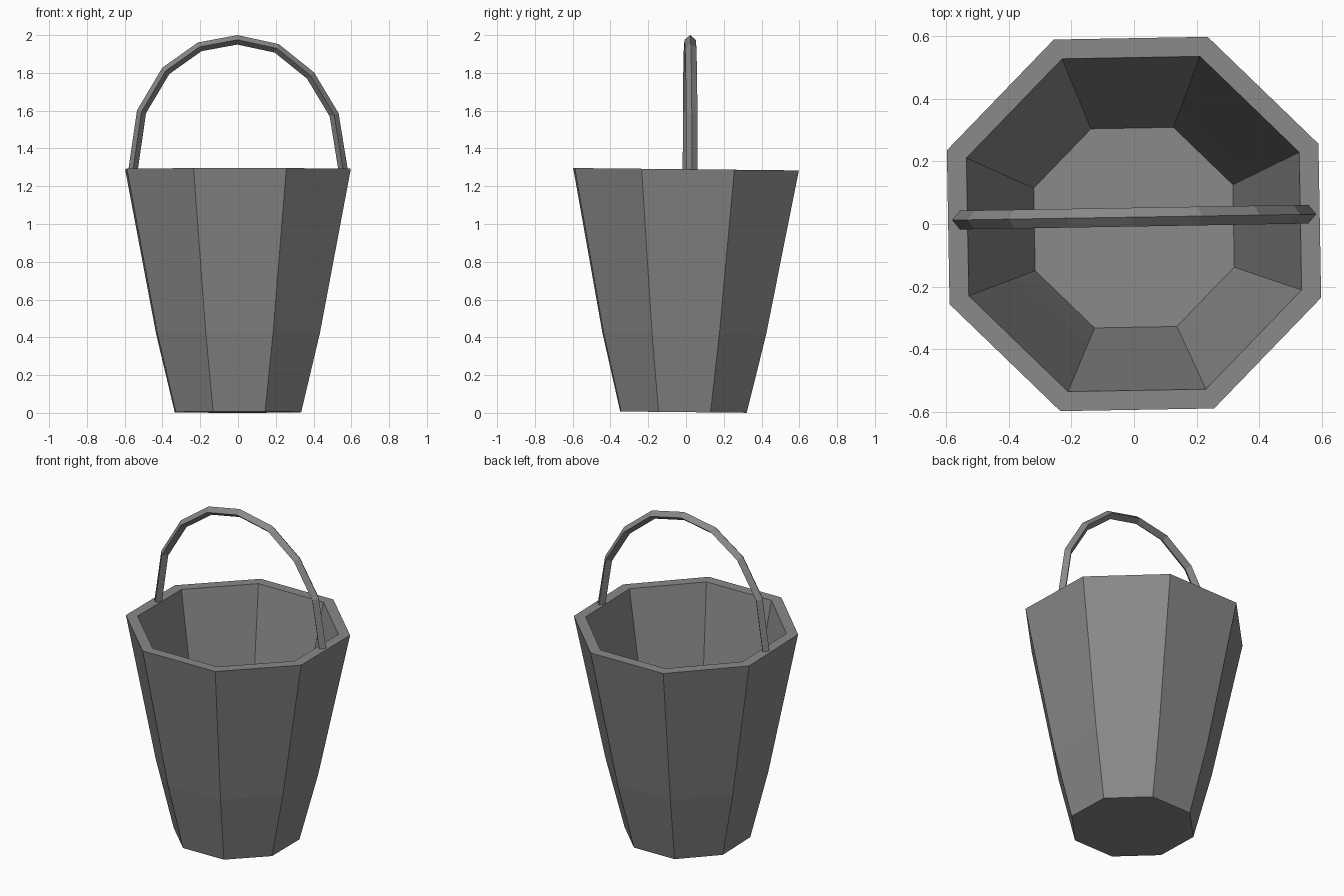
import bpy, bmesh, math
from mathutils import Matrix, Vector

if "Cube" in bpy.data.objects:
    bpy.data.objects.remove(bpy.data.objects["Cube"])

grey = bpy.data.materials.new("dull grey")
grey.diffuse_color = (0.25, 0.25, 0.25, 1)
grey.use_nodes = True
grey.node_tree.nodes["Principled BSDF"].inputs["Base Color"].default_value = grey.diffuse_color


def make_object(name, bm):
    bmesh.ops.recalc_face_normals(bm, faces=bm.faces[:])
    mesh = bpy.data.meshes.new(name)
    bm.to_mesh(mesh)
    bm.free()
    mesh.materials.append(grey)
    obj = bpy.data.objects.new(name, mesh)
    bpy.context.collection.objects.link(obj)
    return obj


def loft(bm, rings):
    """Join equal-sized point rings with quads and cap both ends."""
    loops = [[bm.verts.new(p) for p in ring] for ring in rings]
    for a, b in zip(loops, loops[1:]):
        n = len(a)
        for i in range(n):
            j = (i + 1) % n
            bm.faces.new((a[i], a[j], b[j], b[i]))
    bm.faces.new(loops[0])
    bm.faces.new(loops[-1])


# Bucket: octagonal rings from outer base, over the rim, down to inner floor
TOP = 1.29
profile = [(0.36, 0.004), (0.466, 0.42), (0.642, TOP),
           (0.575, TOP), (0.40, 0.42), (0.344, 0.18)]
# the whole bucket leans very slightly backwards
tilt = Matrix.Translation((0, 0, TOP)) @ Matrix.Rotation(-0.0105, 4, 'X')


def octagon(r, z):
    angles = [math.radians(23.5 + 45 * k) for k in range(8)]
    return [tilt @ Vector((r * math.cos(a), r * math.sin(a), z - TOP))
            for a in angles]


bm = bmesh.new()
loft(bm, [octagon(r, z) for r, z in profile])
make_object("bucket", bm)

# Handle: diamond section swept along an arch
path = [(-0.557, 1.275), (-0.511, 1.594), (-0.382, 1.811), (-0.203, 1.938),
        (-0.003, 1.975), (0.205, 1.93), (0.384, 1.786), (0.509, 1.578),
        (0.558, 1.275)]
pts = [Vector((x, 0.022 + 0.017 * x, z)) for x, z in path]
rings = []
for i, p in enumerate(pts):
    t = (pts[min(i + 1, len(pts) - 1)] - pts[max(i - 1, 0)]).normalized()
    side = Vector((0, 1, 0))
    out = t.cross(side).normalized() * 0.025
    rings.append([p + out, p + side * 0.03, p - out, p - side * 0.03])
bm = bmesh.new()
loft(bm, rings)
make_object("handle", bm)
